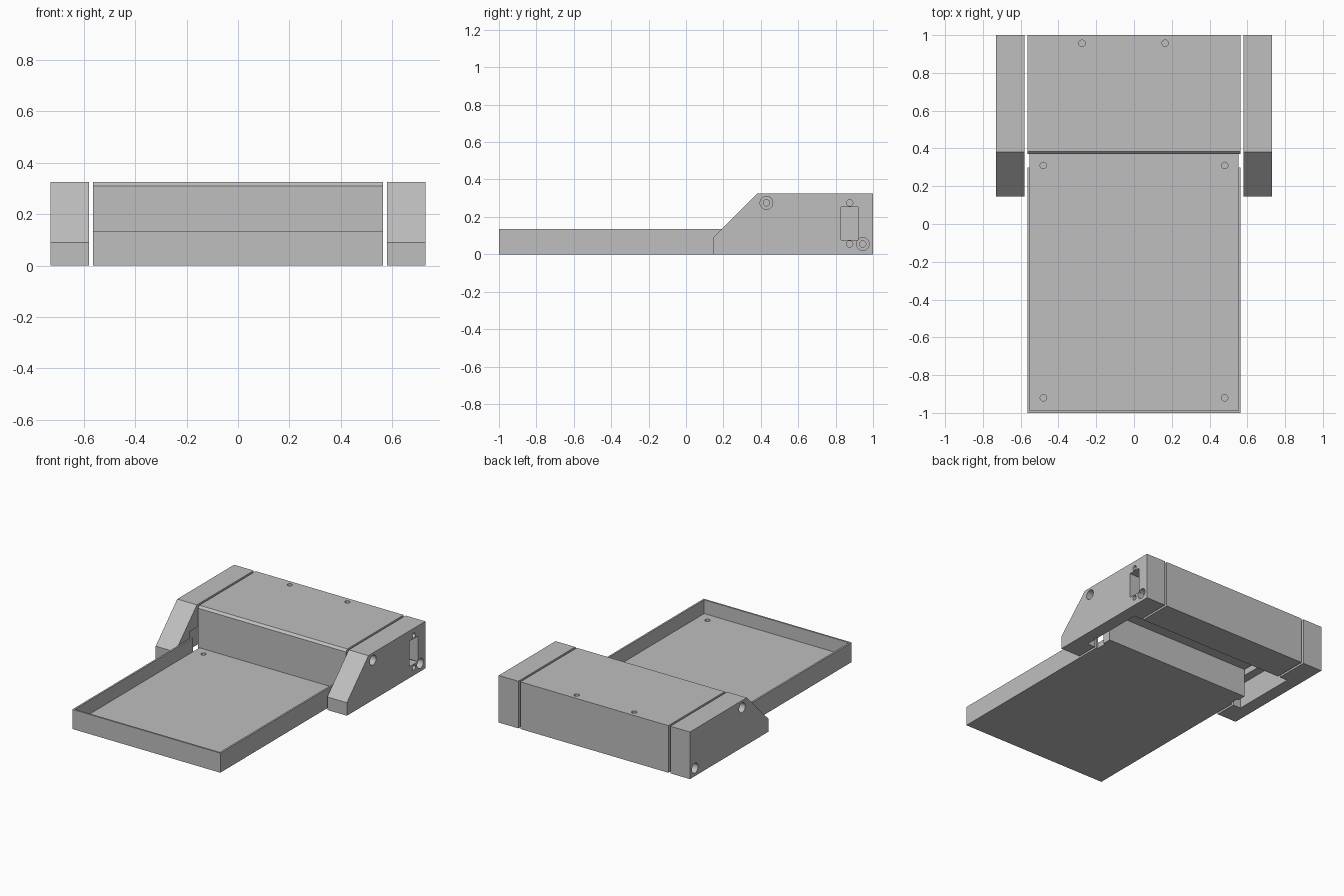
import bpy, bmesh, math
from mathutils import Matrix, Vector

old = bpy.data.objects.get("Cube")
if old:
    bpy.data.objects.remove(old, do_unlink=True)

grey = bpy.data.materials.new("plain grey")
grey.use_nodes = True
COLOUR = (0.52, 0.52, 0.52, 1)
grey.diffuse_color = COLOUR
grey.node_tree.nodes["Principled BSDF"].inputs["Base Color"].default_value = COLOUR


def finish(name, bm):
    bmesh.ops.recalc_face_normals(bm, faces=bm.faces)
    mesh = bpy.data.meshes.new(name)
    bm.to_mesh(mesh)
    bm.free()
    mesh.materials.append(grey)
    obj = bpy.data.objects.new(name, mesh)
    bpy.context.collection.objects.link(obj)
    return obj


def box(name, x, y, z):
    """Box from three (low, high) ranges."""
    bm = bmesh.new()
    bmesh.ops.create_cube(bm, size=1)
    for v in bm.verts:
        v.co = Vector(sum(r) / 2 + c * (r[1] - r[0]) for r, c in zip((x, y, z), v.co))
    return finish(name, bm)


def extrude_profile(name, profile, x0, x1):
    """Side outline of (y, z) points swept along x."""
    bm = bmesh.new()
    face = bm.faces.new([bm.verts.new((x0, y, z)) for y, z in profile])
    moved = bmesh.ops.extrude_face_region(bm, geom=[face])["geom"]
    verts = [g for g in moved if isinstance(g, bmesh.types.BMVert)]
    bmesh.ops.translate(bm, verts=verts, vec=(x1 - x0, 0, 0))
    return finish(name, bm)


def drill(name, centre, radius, depth, axis="Z"):
    """Cylinder cutter centred on a surface point."""
    bm = bmesh.new()
    turn = Matrix.Rotation(math.pi / 2, 4, "Y") if axis == "X" else Matrix()
    bmesh.ops.create_cone(bm, cap_ends=True, segments=32, radius1=radius,
                          radius2=radius, depth=2 * depth,
                          matrix=Matrix.Translation(centre) @ turn)
    return finish(name, bm)


def carve(obj, cutters):
    for cutter in cutters:
        mod = obj.modifiers.new("cut", "BOOLEAN")
        mod.operation = "DIFFERENCE"
        mod.solver = "EXACT"
        mod.object = cutter
        bpy.context.view_layer.objects.active = obj
        bpy.ops.object.modifier_apply(modifier=mod.name)
        bpy.data.objects.remove(cutter, do_unlink=True)
    bpy.ops.object.select_all(action="DESELECT")
    obj.select_set(True)
    bpy.ops.object.shade_smooth_by_angle(angle=math.radians(30))


HALF = 0.565
WALL = 0.012
FLOOR = 0.04
TOP = 0.325
PIN = 0.017

# Shallow open tray with side walls stopping short of the housing
tray = box("tray", (-HALF, HALF), (-1, 0.37), (0, 0.135))
inner = HALF - WALL
cuts = [box("tray_space", (-inner, inner), (WALL - 1, 0.5), (FLOOR, 0.3))]
for s in (-1, 1):
    cuts.append(box("wall_end", sorted((s * inner, s * 0.7)), (0.3, 0.5), (-0.1, 0.3)))
    for y in (-0.92, 0.31):
        cuts.append(drill("tray_hole", (s * 0.48, y, FLOOR), PIN, 0.025))
carve(tray, cuts)

# Rear housing with a chamfered front edge and an open channel below
housing = extrude_profile("rear_housing", [(0.37, 0), (1, 0), (1, TOP),
                          (0.385, TOP), (0.37, 0.31)], -HALF, HALF)
cuts = [box("channel", (-0.7, 0.7), (0.43, 0.765), (-0.1, 0.2))]
cuts += [drill("top_hole", (x, 0.957, TOP), PIN, 0.06) for x in (-0.275, 0.165)]
carve(housing, cuts)

# Side arms with sloped fronts, inner recesses and counterbored bolt holes
arm_profile = [(0.145, 0), (1, 0), (1, TOP), (0.38, TOP), (0.145, 0.09)]
for s, side in ((1, "left"), (-1, "right")):
    outer = s * 0.73
    arm = extrude_profile(side + "_arm", arm_profile, s * 0.58, outer)
    cuts = [box("recess", sorted((s * 0.5, s * 0.64)), (0.3, 0.765), (-0.1, 0.17))]
    for y, z in ((0.43, 0.275), (0.945, 0.055)):
        cuts.append(drill("counterbore", (outer, y, z), 0.034, 0.06, "X"))
        cuts.append(drill("bolt_hole", (outer, y, z), PIN, 0.12, "X"))
    if s > 0:
        # Socket opening with its two screw holes
        cuts.append(box("socket", (0.62, 0.8), (0.83, 0.92), (0.077, 0.253)))
        cuts += [drill("screw_hole", (outer, 0.875, z), PIN, 0.06, "X")
                 for z in (0.055, 0.275)]
    carve(arm, cuts)
